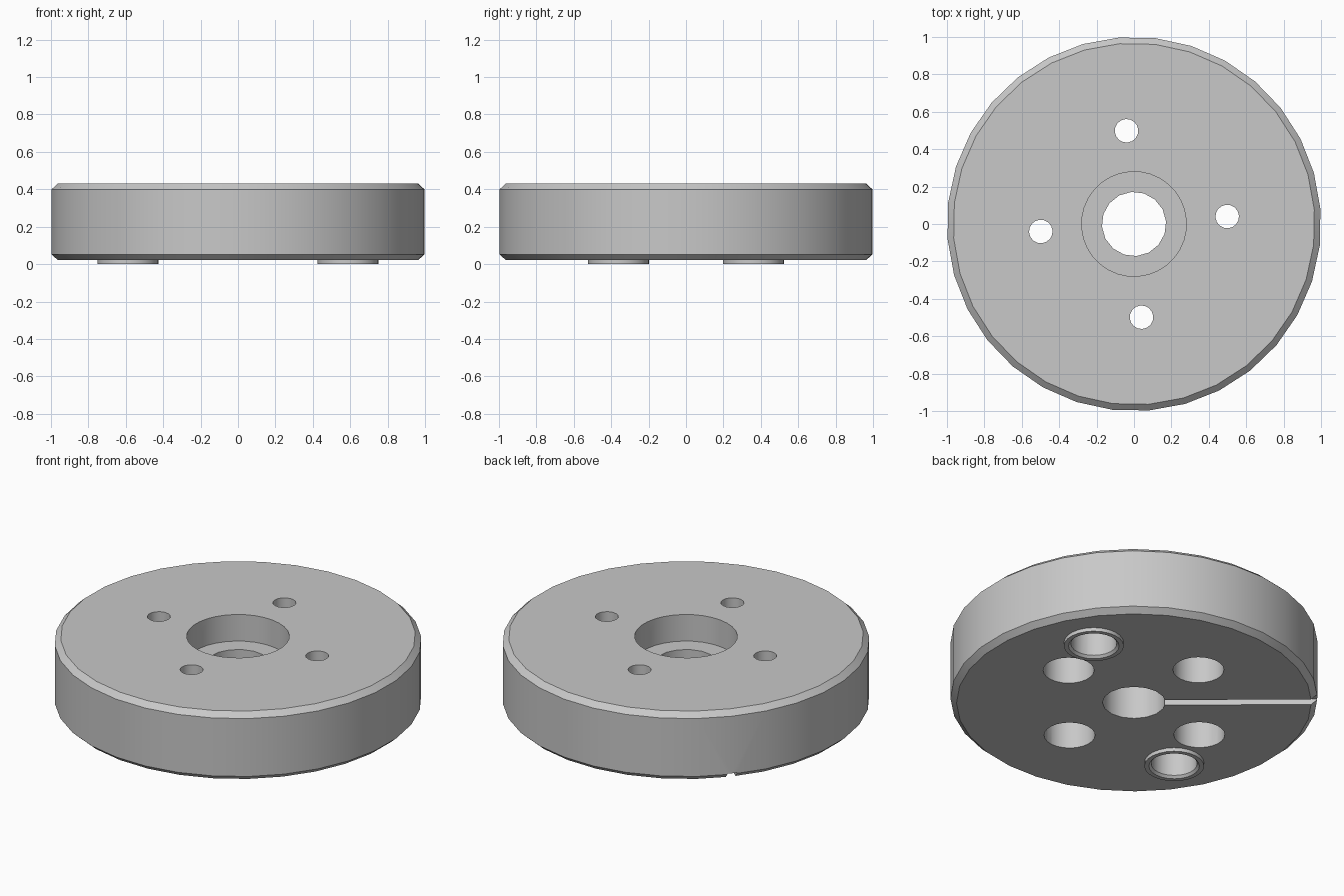
import bpy
import math
from math import cos, sin, radians

cube = bpy.data.objects.get("Cube")
if cube:
    bpy.data.objects.remove(cube, do_unlink=True)

TURN = radians(4.6)            # whole part is turned slightly about z
BOTTOM, TOP = 0.022, 0.43

steel = bpy.data.materials.new("grey_steel")
steel.use_nodes = True
GREY = (0.58, 0.58, 0.58, 1)
steel.diffuse_color = GREY
steel.node_tree.nodes["Principled BSDF"].inputs["Base Color"].default_value = GREY


def polar(radius, angle):
    return radius * cos(angle), radius * sin(angle)


def lathe(name, profile, segments, centre=(0, 0), ring=False):
    """Turn an (r, z) profile about z; ring closes the profile, otherwise ends are capped."""
    verts, faces, n = [], [], len(profile)
    for s in range(segments):
        a = TURN + 2 * math.pi * s / segments
        verts += [(centre[0] + r * cos(a), centre[1] + r * sin(a), z) for r, z in profile]
    for s in range(segments):
        t = (s + 1) % segments
        for i in range(n if ring else n - 1):
            j = (i + 1) % n
            faces.append((s * n + i, t * n + i, t * n + j, s * n + j))
    if not ring:
        faces.append([s * n for s in reversed(range(segments))])
        faces.append([s * n + n - 1 for s in range(segments)])
    mesh = bpy.data.meshes.new(name)
    mesh.from_pydata(verts, [], faces)
    mesh.materials.append(steel)
    obj = bpy.data.objects.new(name, mesh)
    bpy.context.collection.objects.link(obj)
    return obj


def select(obj):
    bpy.ops.object.select_all(action="DESELECT")
    obj.select_set(True)
    bpy.context.view_layer.objects.active = obj


def cut(target, cutter):
    cutter.hide_render = True
    select(target)
    mod = target.modifiers.new("cut", "BOOLEAN")
    mod.operation, mod.solver, mod.object = "DIFFERENCE", "EXACT", cutter
    bpy.ops.object.modifier_apply(modifier=mod.name)
    bpy.data.objects.remove(cutter, do_unlink=True)


def drill(target, radius, low, high, centre=(0, 0), segments=24):
    cut(target, lathe("drill", [(radius, low), (radius, high)], segments, centre))


# Chamfered disc
disc = lathe("disc_body", [(0.967, BOTTOM), (1, 0.052), (1, 0.4), (0.967, TOP)], 32)

# Stepped centre bore
drill(disc, 0.172, -0.1, 0.6, segments=16)
drill(disc, 0.28, 0.27, 0.6, segments=32)

# Four bolt holes, counterbored from below
for k in range(4):
    spot = polar(0.5, TURN + k * math.pi / 2)
    drill(disc, 0.063, -0.1, 0.6, spot, 16)
    drill(disc, 0.139, -0.1, 0.24, spot)

# Blind sleeve bores with raised, chamfered sleeves
sleeves = []
for side, k in (("left", 0), ("right", 1)):
    spot = polar(0.69, radians(31.5) + k * math.pi)
    drill(disc, 0.125, -0.1, 0.3, spot)
    sleeves.append(lathe(side + "_sleeve", [
        (0.125, BOTTOM + 0.003), (0.125, 0.014), (0.138, 0),
        (0.163, 0), (0.163, BOTTOM + 0.003)], 24, spot, ring=True))

# Radial groove across the underside
angle = TURN + radians(135)
x, y = polar(0.65, angle)
bpy.ops.mesh.primitive_cube_add(size=1, location=(x, y, BOTTOM), rotation=(0, 0, angle))
groove = bpy.context.object
groove.scale = (1.1, 0.055, 0.07)
groove.data.materials.append(steel)
bpy.context.view_layer.update()
cut(disc, groove)

# Consistent normals and smooth shading with sharp edges
for obj in [disc] + sleeves:
    select(obj)
    bpy.ops.object.mode_set(mode="EDIT")
    bpy.ops.mesh.select_all(action="SELECT")
    bpy.ops.mesh.normals_make_consistent(inside=False)
    bpy.ops.object.mode_set(mode="OBJECT")
    bpy.ops.object.shade_smooth_by_angle(angle=radians(30))
